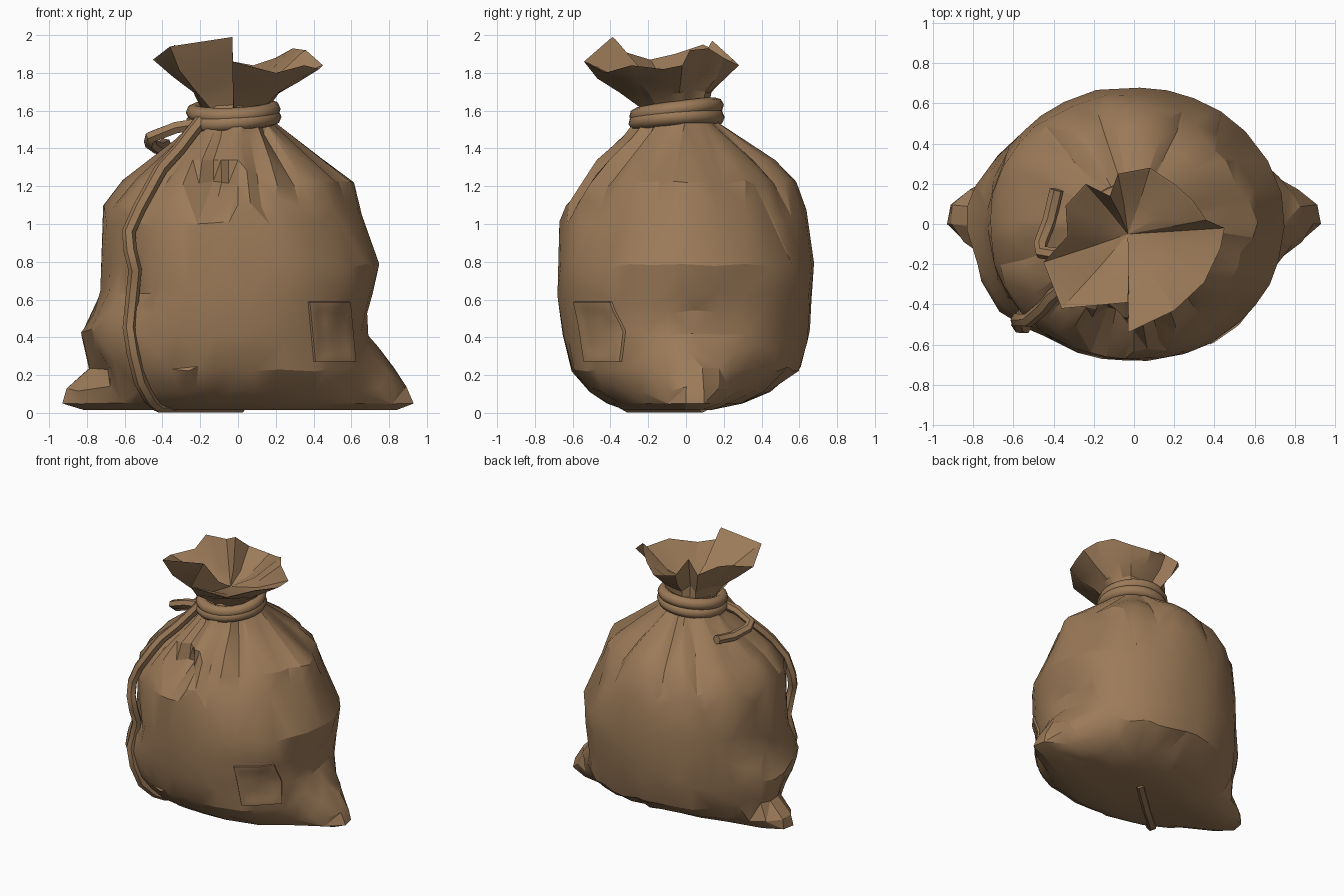
import bpy, bmesh, math, random
from mathutils import Vector
from mathutils.bvhtree import BVHTree

if "Cube" in bpy.data.objects:
    bpy.data.objects.remove(bpy.data.objects["Cube"])

random.seed(4)
mat = bpy.data.materials.new("brown burlap")
mat.diffuse_color = (0.33, 0.195, 0.098, 1)
mat.use_nodes = True
mat.node_tree.nodes["Principled BSDF"].inputs["Base Color"].default_value = mat.diffuse_color


def activate(ob):
    bpy.ops.object.select_all(action='DESELECT')
    ob.select_set(True)
    bpy.context.view_layer.objects.active = ob


def finish(ob, angle):
    ob.data.materials.clear()
    ob.data.materials.append(mat)
    activate(ob)
    bpy.ops.object.shade_smooth_by_angle(angle=math.radians(angle))
    return ob


def from_bmesh(name, bm, angle, ratio=None):
    bmesh.ops.recalc_face_normals(bm, faces=bm.faces[:])
    me = bpy.data.meshes.new(name)
    bm.to_mesh(me)
    ob = bpy.data.objects.new(name, me)
    bpy.context.collection.objects.link(ob)
    activate(ob)
    if ratio:
        ob.modifiers.new("facets", 'DECIMATE').ratio = ratio
        bpy.ops.object.modifier_apply(modifier="facets")
    return finish(ob, angle)


def loft(bm, rings, closed=True):
    vs = [[bm.verts.new(p) for p in r] for r in rings]
    n = len(vs[0])
    for a, b in zip(vs, vs[1:]):
        for i in range(n if closed else n - 1):
            j = (i + 1) % n
            bm.faces.new((a[i], a[j], b[j], b[i]))
    return vs


# Sack body: z, left, right, left ear, right ear, front, back
ROWS = [
    (0.02, .30, .30, .40, .40, .15, .05),
    (0.015, .60, .60, .82, .84, .33, .14), (0.05, .71, .71, .93, .93, .42, .30),
    (0.12, .72, .72, .91, .90, .52, .45), (0.23, .73, .72, .79, .83, .62, .60),
    (0.33, .75, .70, .81, .76, .64, .63), (0.42, .76, .68, .83, .70, .66, .65),
    (0.53, .75, .70, .77, .69, .67, .66), (0.63, .73, .72, .73, .72, .68, .67),
    (0.78, .72, .75, .72, .75, .68, .68), (1.00, .72, .67, .72, .67, .67, .65),
    (1.10, .71, .64, .71, .64, .63, .625), (1.22, .60, .60, .60, .60, .56, .57),
    (1.34, .46, .44, .46, .44, .46, .46), (1.45, .32, .30, .32, .30, .34, .30),
    (1.53, .24, .20, .24, .20, .28, .18), (1.64, .19, .15, .19, .15, .22, .12)]
# Dents (negative depth bulges out): centre, radius, depth
DENTS = [((-.13, -.56, 1.20), .18, .16), ((-.55, -.45, .66), .15, .07),
         ((.70, .15, .46), .25, .04), ((-.72, -.15, .24), .18, .05),
         ((.05, -.64, .12), .25, .03), ((-.62, -.36, .40), .28, -.07)]
# Gather creases below the neck: angle, depth
CREASES = [(2.35, .13), (1.9, .13), (1.12, .13), (.35, .10), (-.25, .10), (-.95, .16),
           (-1.35, .10), (-1.85, .14), (-2.35, .12), (-2.85, .10), (2.9, .10)]
N = 60


def body_ring(row):
    z, xl, xr, el, er, yf, yb = row
    fold = max(0, min(1, (z - 1.0) / .32)) * (1 if z < 1.5 else .6)
    jit = .012 if .1 < z < 1.3 else 0
    ring = []
    for i in range(N):
        t = math.tau * i / N
        c, s = math.cos(t), math.sin(t)
        rx, ear, d = (xr, er, abs(math.atan2(s, c) - .06)) if c > 0 else \
            (xl, el, abs(math.atan2(s, -c) - .05))
        ry = yb if s > 0 else yf
        # the right shoulder is flatter than the left
        e = 2.1 - .5 * max(0, min(1, (z - .7) / .4)) if c > 0 else 2.1
        r = (abs(c / rx) ** e + abs(s / ry) ** e) ** (-1 / e)
        w = max(0, min(1, 1.25 * (1 - d / (.34 + .5 * min(z, .5)))))
        r += (ear - rx) * w * (.6 + .4 * w)
        for a, dep in CREASES:
            k = (t - a + math.pi) % math.tau - math.pi
            r *= 1 - fold * dep * math.exp(-(k / .1) ** 2)
        r *= 1 + .025 * fold + random.uniform(-jit, jit) * .6
        p = Vector((r * c, r * s, z + random.uniform(-jit, jit)))
        for q, rad, dep in DENTS:
            k = 1 - (p - Vector(q)).length / rad
            if k > 0:
                p -= Vector((c, s, 0)) * dep * k
        ring.append(p)
    return ring


bm = bmesh.new()
vs = loft(bm, [body_ring(r) for r in ROWS])
bm.faces.new(vs[0])
bm.faces.new(vs[-1])
bmesh.ops.triangulate(bm, faces=bm.faces[:])
body = from_bmesh("sack_body", bm, 26, .36)
tree = BVHTree.FromObject(body, bpy.context.evaluated_depsgraph_get())


def on_front(x, z, off, direction=None):
    hit = tree.ray_cast(Vector((x, -3, z)), Vector((0, 1, 0)))
    n = hit[1] if hit[1].y < 0 else -hit[1]
    return hit[0] + (direction or n) * off


# Gathered mouth: irregular rim, folded back down into a funnel
RIM = [(.45, -.02, 1.84), (.36, .02, 1.92), (.29, .12, 1.93), (.20, .20, 1.88),
       (.08, .28, 1.84), (-.08, .25, 1.87), (-.12, .14, 1.97), (-.24, .20, 1.90),
       (-.34, .09, 1.95), (-.33, -.06, 1.90), (-.45, -.19, 1.87), (-.36, -.42, 1.94),
       (-.03, -.39, 1.99), (-.03, -.54, 1.86), (.20, -.43, 1.80), (.35, -.29, 1.84),
       (.43, -.12, 1.82)]
C = Vector((-.02, -.05, 0))


def rim_ring(k, z, zk, pleat):
    out = []
    for i, p in enumerate(RIM):
        v = Vector(p)
        f = k * (1 + (pleat if i % 2 else -pleat))
        q = C + (Vector((v.x, v.y, 0)) - C) * f
        q.z = z + (v.z - z) * zk
        out.append(q)
    return out


bm = bmesh.new()
neck = [C + (Vector((x, y, 0)) - C).normalized() * .17 + Vector((0, 0, 1.6))
        for x, y, z in RIM]
vs = loft(bm, [neck, rim_ring(.56, 1.66, .18, .10), rim_ring(.80, 1.66, .55, .07),
               rim_ring(1, 1.66, 1, 0), rim_ring(.95, 1.66, .96, 0),
               rim_ring(.48, 1.66, .36, .06)])
tip = bm.verts.new((-.03, -.05, 1.68))
for i in range(len(RIM)):
    bm.faces.new((vs[-1][i], vs[-1][(i + 1) % len(RIM)], tip))
from_bmesh("gathered_mouth", bm, 22)


def cord(name, pts, radius, closed=False, sides=1):
    cu = bpy.data.curves.new(name, 'CURVE')
    cu.dimensions = '3D'
    cu.bevel_depth = radius
    cu.bevel_resolution = sides
    cu.use_fill_caps = True
    sp = cu.splines.new('POLY')
    sp.points.add(len(pts) - 1)
    for p, q in zip(sp.points, pts):
        p.co = (*q, 1)
    sp.use_cyclic_u = closed
    ob = bpy.data.objects.new(name, cu)
    bpy.context.collection.objects.link(ob)
    activate(ob)
    bpy.ops.object.convert(target='MESH')
    return finish(bpy.context.object, 50)


# Neck tie: two tilted coils
for name, z, r, tx, ty in (("tie_lower_coil", 1.55, .212, .08, .07),
                           ("tie_upper_coil", 1.60, .208, .04, .13)):
    pts = []
    for i in range(28):
        t = math.tau * i / 28
        x, y = r * math.cos(t), r * math.sin(t)
        pts.append((x - .025, y - .05, z + tx * x + ty * y))
    cord(name, pts, .043, True, 2)

# Hanging cord: follows the sack front, then tucks under the base
path = [(-.17, 1.54, .03), (-.24, 1.46, .03), (-.31, 1.37, .03), (-.40, 1.27, .03),
        (-.44, 1.20, .03), (-.51, 1.07, .03), (-.55, .96, .04), (-.53, .86, .06),
        (-.51, .76, .05), (-.54, .62, .04), (-.57, .45, .01), (-.55, .32, .01),
        (-.51, .18, .02), (-.46, .08, .01)]
pts = [on_front(*p) for p in path]
pts += [Vector((-.42, -.30, .036)), Vector((-.22, -.13, .036)), Vector((.02, .09, .036))]
cord("hanging_cord", pts, .036)

# Short tie end that loops out at the left of the neck
cord("tie_loop", [(-.20, -.16, 1.53), (-.33, -.16, 1.51), (-.46, -.14, 1.46),
                  (-.465, -.10, 1.43), (-.42, .02, 1.40), (-.385, .17, 1.42)], .035)

# Sewn patch with a raised border, draped on the front right
STEPS = [0, .01, .10, .17, .35, .5, .65, .83, .90, .99, 1]
OUT = Vector((.6, -.8, 0))
rings = []
for a in STEPS:
    row = []
    for b in STEPS:
        m = min(a, b, 1 - a, 1 - b)
        off = -.01 if m < .005 else .014 if m < .13 else .007
        row.append(on_front(.37 + .22 * b + .03 * (1 - a), .27 + .32 * a, off, OUT))
    rings.append(row)
bm = bmesh.new()
loft(bm, rings, False)
from_bmesh("sewn_patch", bm, 30)
